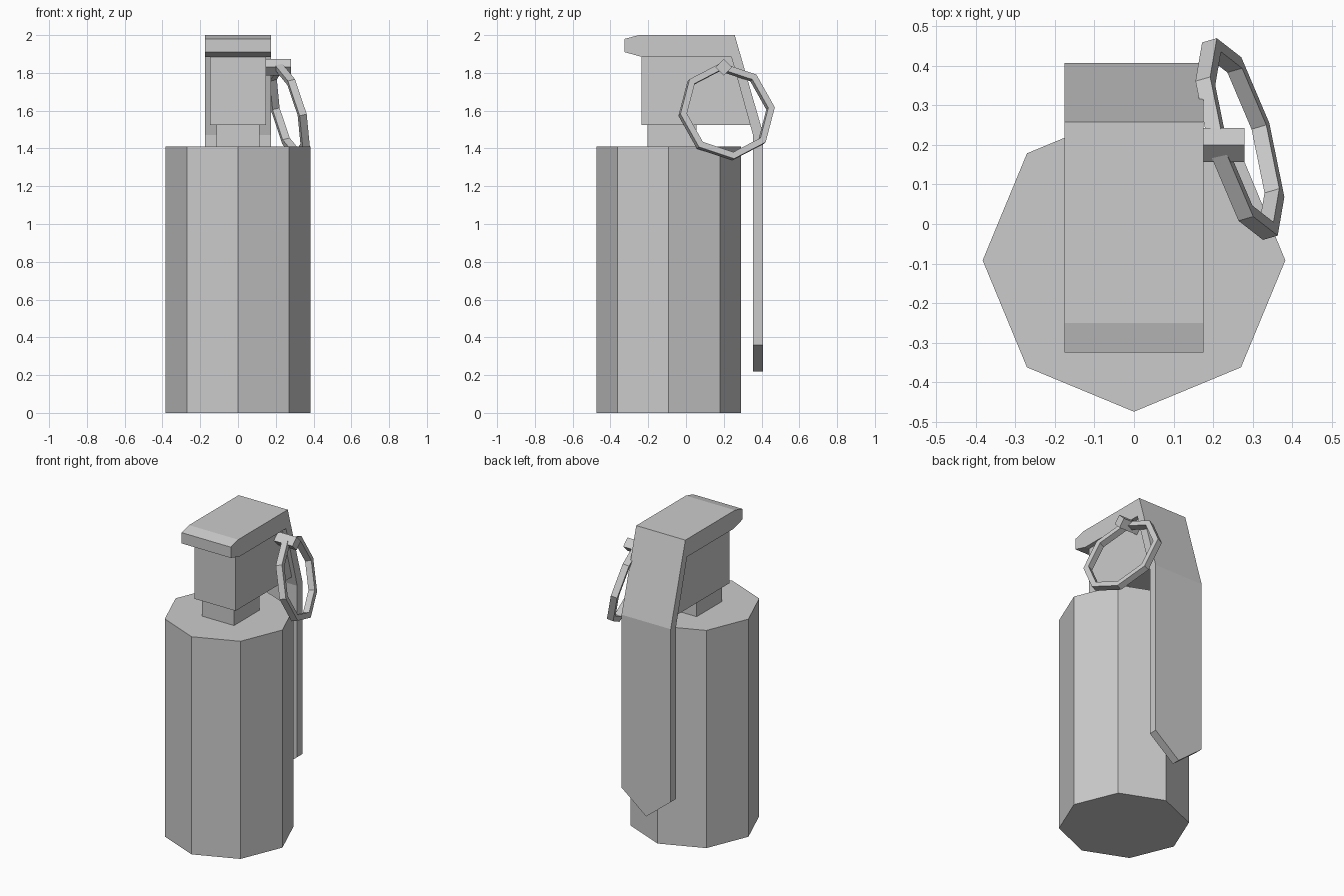
import bpy, bmesh, math
from mathutils import Vector, Matrix

if "Cube" in bpy.data.objects:
    bpy.data.objects.remove(bpy.data.objects["Cube"])


def finish(bm, name):
    bmesh.ops.recalc_face_normals(bm, faces=bm.faces)
    me = bpy.data.meshes.new(name)
    bm.to_mesh(me)
    bm.free()
    ob = bpy.data.objects.new(name, me)
    bpy.context.collection.objects.link(ob)
    return ob


def side_prism(profile, x0, x1):
    """Extrude a (y, z) side profile along x."""
    bm = bmesh.new()
    a = [bm.verts.new((x0, y, z)) for y, z in profile]
    b = [bm.verts.new((x1, y, z)) for y, z in profile]
    n = len(profile)
    bm.faces.new(a)
    bm.faces.new(b)
    for i in range(n):
        j = (i + 1) % n
        bm.faces.new((a[i], a[j], b[j], b[i]))
    return bm


# Eight-sided body
bm = bmesh.new()
bmesh.ops.create_cone(bm, cap_ends=True, segments=8, radius1=0.383, radius2=0.383,
                      depth=1.41, matrix=Matrix.Translation((0, -0.092, 0.705)))
finish(bm, "body")

# Neck and fuze head
finish(side_prism([(-0.205, 1.40), (0.055, 1.40), (0.055, 1.53), (-0.205, 1.53)],
                  -0.115, 0.115), "neck")
finish(side_prism([(-0.235, 1.525), (0.345, 1.525), (0.245, 1.89), (-0.235, 1.89)],
                  -0.147, 0.147), "fuze_head")

# Cap and safety lever in one bent strip, end cut to a point
bm = side_prism([(-0.235, 1.885), (-0.325, 1.91), (-0.325, 1.98), (-0.25, 2.0),
                 (0.258, 2.0), (0.408, 1.48), (0.408, 0.1), (0.355, 0.1),
                 (0.355, 1.47), (0.24, 1.885)], -0.176, 0.176)
for s in (-1, 1):
    cut = bmesh.ops.bisect_plane(bm, geom=bm.verts[:] + bm.edges[:] + bm.faces[:],
                                 plane_co=(0, 0, 0.22), plane_no=(s * 0.14, 0, -0.176),
                                 clear_outer=True)
    edges = [e for e in cut["geom_cut"] if isinstance(e, bmesh.types.BMEdge)]
    bmesh.ops.holes_fill(bm, edges=edges, sides=0)
finish(bm, "safety_lever")

# Diamond-section pin
d, py, pz = 0.043, 0.2, 1.83
finish(side_prism([(py - d, pz), (py, pz - d), (py + d, pz), (py, pz + d)],
                  0.14, 0.28), "safety_pin")

# Tilted eight-sided pull ring with a square section
n = Vector((1, 0.29, 0.26)).normalized()
u = (Vector((0, 1, 0)) - n * n.y).normalized()
v = n.cross(u)
centre = Vector((0.268, 0.215, 1.595))
bm = bmesh.new()
rings = []
for i in range(8):
    t = math.radians(8 + 45 * i)
    r = u * math.cos(t) + v * math.sin(t)
    rings.append([bm.verts.new(centre + r * rad + n * h) for rad, h in
                  ((0.226, -0.02), (0.262, -0.02), (0.262, 0.02), (0.226, 0.02))])
for i in range(8):
    p, q = rings[i], rings[(i + 1) % 8]
    for k in range(4):
        m = (k + 1) % 4
        bm.faces.new((p[k], p[m], q[m], q[k]))
finish(bm, "pull_ring")
